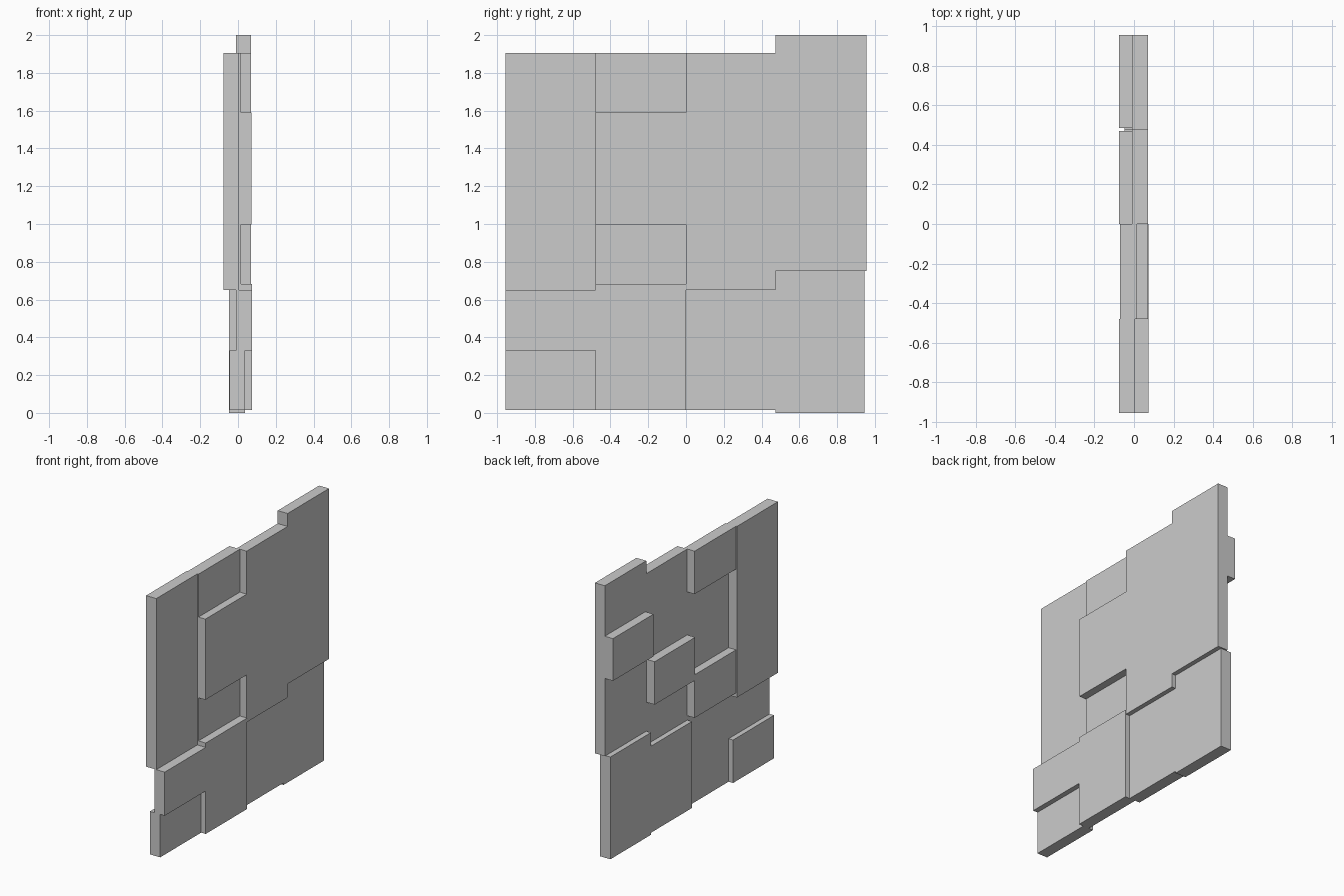
import bpy, bmesh

if "Cube" in bpy.data.objects:
    bpy.data.objects.remove(bpy.data.objects["Cube"])


def slab(name, x0, x1, outline):
    """Flat panel: a (y, z) outline pushed from x0 to x1."""
    bm = bmesh.new()
    face = bm.faces.new([bm.verts.new((x0, y, z)) for y, z in outline])
    ext = bmesh.ops.extrude_face_region(bm, geom=[face])
    verts = [g for g in ext["geom"] if isinstance(g, bmesh.types.BMVert)]
    bmesh.ops.translate(bm, verts=verts, vec=(x1 - x0, 0, 0))
    bmesh.ops.recalc_face_normals(bm, faces=bm.faces[:])
    mesh = bpy.data.meshes.new(name)
    bm.to_mesh(mesh)
    bm.free()
    obj = bpy.data.objects.new(name, mesh)
    bpy.context.collection.objects.link(obj)
    return obj


def block(name, x0, x1, y0, y1, z0, z1):
    return slab(name, x0, x1, [(y0, z0), (y1, z0), (y1, z1), (y0, z1)])


# Column boundaries along y
A, B, C, D, E = -0.955, -0.48, 0.0, 0.475, 0.955

# Large stepped panels
slab("upper_right_panel", -0.01, 0.07,
     [(C, 0.65), (D, 0.65), (D, 0.75), (E, 0.75),
      (E, 2.0), (D, 2.0), (D, 1.905), (C, 1.905)])
slab("lower_right_panel", -0.048, 0.037,
     [(C, 0.015), (D, 0.015), (D, 0.0), (0.945, 0.0),
      (0.945, 0.75), (D, 0.75), (D, 0.65), (C, 0.65)])
slab("lower_left_panel", -0.01, 0.074,
     [(A, 0.33), (B, 0.33), (B, 0.015), (C, 0.015),
      (C, 0.682), (B, 0.682), (B, 0.65), (A, 0.65)])

# Left column
block("upper_left_panel", -0.077, 0.006, A, B, 0.65, 1.905)
block("lower_left_block", -0.046, 0.037, A, B, 0.015, 0.33)

# Second column: blocks alternating front and back
block("top_inner_block", -0.07, 0.015, B, C, 1.59, 1.905)
block("middle_inner_block", -0.01, 0.071, B, C, 0.998, 1.59)
block("bottom_inner_block", -0.07, 0.015, B, C, 0.682, 0.998)

# Raised blocks on the back of the upper right panel
block("back_block_inner", -0.075, -0.01, C, 0.47, 0.96, 1.275)
block("back_block_outer", -0.076, -0.01, 0.485, E, 1.32, 1.63)
